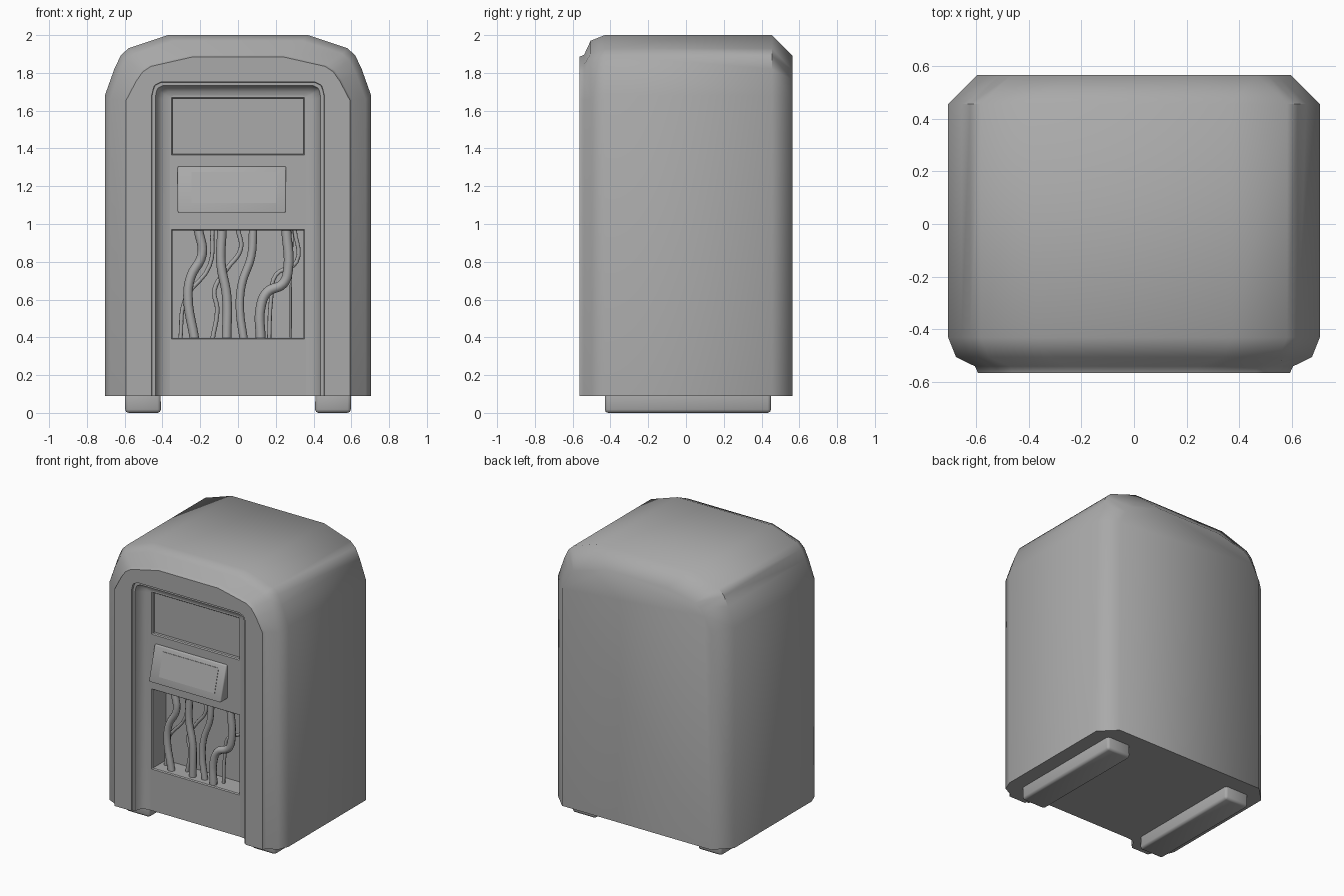
import bpy, bmesh
from math import radians
from mathutils import Vector

cube = bpy.data.objects.get("Cube")
if cube:
    bpy.data.objects.remove(cube, do_unlink=True)

grey = bpy.data.materials.new("plain_grey")
grey.use_nodes = True
colour = (0.4, 0.4, 0.4, 1)
grey.diffuse_color = colour
grey.node_tree.nodes["Principled BSDF"].inputs["Base Color"].default_value = colour

BASE = 0.09      # underside of the housing
PANEL_Y = -0.485  # front panel inside the recess


def finish(name, bm, angle=50):
    bmesh.ops.recalc_face_normals(bm, faces=bm.faces)
    add_mesh(name, bm, angle)


def add_mesh(name, bm, angle=50):
    mesh = bpy.data.meshes.new(name)
    bm.to_mesh(mesh)
    bm.free()
    mesh.materials.append(grey)
    ob = bpy.data.objects.new(name, mesh)
    bpy.context.collection.objects.link(ob)
    bpy.ops.object.select_all(action="DESELECT")
    ob.select_set(True)
    bpy.context.view_layer.objects.active = ob
    bpy.ops.object.shade_smooth_by_angle(angle=radians(angle))
    return ob


def box(name, x, y, z, bevel, shape=None):
    bm = bmesh.new()
    bmesh.ops.create_cube(bm, size=1)
    for v in bm.verts:
        v.co = Vector([lo + (c + 0.5) * (hi - lo) for c, (lo, hi) in zip(v.co, (x, y, z))])
        if shape:
            shape(v.co)
    if bevel:
        bmesh.ops.bevel(bm, geom=bm.edges[:], offset=bevel, segments=2,
                        profile=0.5, affect="EDGES")
    finish(name, bm)


# Arched housing: nested arches joined from the back to the recess
CORNER = [(0, 1), (0.15, 0.56), (0.25, 0.34), (0.37, 0.22), (1, 0)]


def arch(w, top, cx, cz, y):
    right = [(w, BASE)] + [(w - u * cx, top - v * cz) for u, v in CORNER]
    left = [(-x, z) for x, z in reversed(right)]
    return [Vector((x, y, z)) for x, z in right + left]


SECTIONS = [  # half width, top, corner width, corner height, y
    (0.595, 1.89, 0.35, 0.23, 0.565),
    (0.705, 2.0, 0.335, 0.32, 0.455),
    (0.705, 2.0, 0.335, 0.32, -0.43),
    (0.675, 1.97, 0.335, 0.31, -0.505),
    (0.603, 1.895, 0.36, 0.24, -0.54),
    (0.592, 1.885, 0.355, 0.23, -0.565),
    (0.457, 1.752, 0.05, 0.07, -0.565),
    (0.455, 1.75, 0.05, 0.07, -0.55),
    (0.438, 1.733, 0.04, 0.06, -0.55),
    (0.425, 1.725, 0.04, 0.06, -0.51),
    (0.395, 1.70, 0.03, 0.04, -0.49),
    (0.36, 1.68, 0.02, 0.02, PANEL_Y),
]
bm = bmesh.new()
rings = [[bm.verts.new(p) for p in arch(*s)] for s in SECTIONS]
for a, b in zip(rings, rings[1:]):
    for i in range(len(a) - 1):
        bm.faces.new((a[i], a[i + 1], b[i + 1], b[i]))
bm.faces.new(rings[0])
bm.faces.new([r[0] for r in rings] + [r[-1] for r in reversed(rings)])
finish("housing", bm)

# Front panel with a shallow upper window and a deep lower bay
bm = bmesh.new()
xs = [-0.37, -0.352, 0.352, 0.37]
zs = [BASE, 0.39, 0.97, 1.365, 1.67, 1.69]
grid = [[bm.verts.new((x, PANEL_Y, z)) for x in xs] for z in zs]
cells = {}
for j in range(len(zs) - 1):
    for i in range(len(xs) - 1):
        cells[i, j] = bm.faces.new((grid[j][i], grid[j][i + 1],
                                    grid[j + 1][i + 1], grid[j + 1][i]))
bm.normal_update()
for key, depth in (((1, 3), 0.02), ((1, 1), 0.15)):
    bmesh.ops.inset_individual(bm, faces=[cells[key]], thickness=0.008, depth=-0.008)
    ring = bmesh.ops.extrude_discrete_faces(bm, faces=[cells[key]])["faces"]
    bmesh.ops.translate(bm, verts=ring[0].verts[:], vec=(0, depth, 0))
add_mesh("front_panel", bm, 30)


# Sloped control box: the lower edge juts out of the panel
def slope(co):
    if co.y < -0.5 and co.z > 1.2:
        co.y = -0.497


box("control_box", (-0.32, 0.255), (-0.565, -0.47), (1.06, 1.305), 0.008, slope)


def lay_on_slope(co):
    co.y += (co.z - 1.06) * 0.068 / 0.245


box("control_screen", (-0.245, 0.2), (-0.568, -0.561), (1.11, 1.275), 0, lay_on_slope)


# Cables hanging in the lower bay
def cable(name, radius, y, points):
    curve = bpy.data.curves.new(name, "CURVE")
    curve.dimensions = "3D"
    curve.bevel_depth = radius
    curve.bevel_resolution = 2
    curve.resolution_u = 5
    spline = curve.splines.new("BEZIER")
    spline.bezier_points.add(len(points) - 1)
    for p, (x, z) in zip(spline.bezier_points, points):
        p.co = (x, y, z)
        p.handle_left_type = p.handle_right_type = "AUTO"
    curve.materials.append(grey)
    ob = bpy.data.objects.new(name, curve)
    bpy.context.collection.objects.link(ob)


TOP, LOW = 0.97, 0.39
cable("left_cable", 0.025, -0.43,
      [(-0.21, TOP), (-0.19, 0.84), (-0.25, 0.72), (-0.265, 0.62), (-0.23, LOW)])
cable("centre_left_cable", 0.025, -0.43,
      [(-0.085, TOP), (-0.09, 0.79), (-0.06, 0.62), (-0.06, LOW)])
cable("centre_right_cable", 0.022, -0.42,
      [(0.08, TOP), (0.07, 0.83), (0.02, 0.68), (0.01, 0.55), (0.03, LOW)])
cable("right_cable", 0.026, -0.45,
      [(0.255, TOP), (0.265, 0.76), (0.24, 0.685), (0.155, 0.64), (0.12, 0.56), (0.12, LOW)])
cable("thin_left_cable", 0.011, -0.39,
      [(-0.135, TOP), (-0.15, 0.78), (-0.28, 0.6), (-0.305, LOW)])
cable("thin_centre_cable", 0.012, -0.39,
      [(0.0, TOP), (0.015, 0.87), (-0.06, 0.76), (-0.125, 0.65), (-0.11, 0.55), (-0.135, LOW)])
cable("thin_right_cable", 0.011, -0.40,
      [(0.3, TOP), (0.31, 0.8), (0.2, 0.73), (0.175, 0.6), (0.165, LOW)])
cable("short_right_cable", 0.006, -0.37, [(0.29, TOP), (0.28, 0.68), (0.28, LOW)])


# Two runner feet, slightly narrower at the floor
def taper(co):
    if co.z < 0.05:
        co.x *= 0.995


for side, sign in (("left", 1), ("right", -1)):
    box(side + "_foot", sorted((sign * 0.41, sign * 0.6)), (-0.43, 0.45), (0, 0.12), 0.018, taper)
